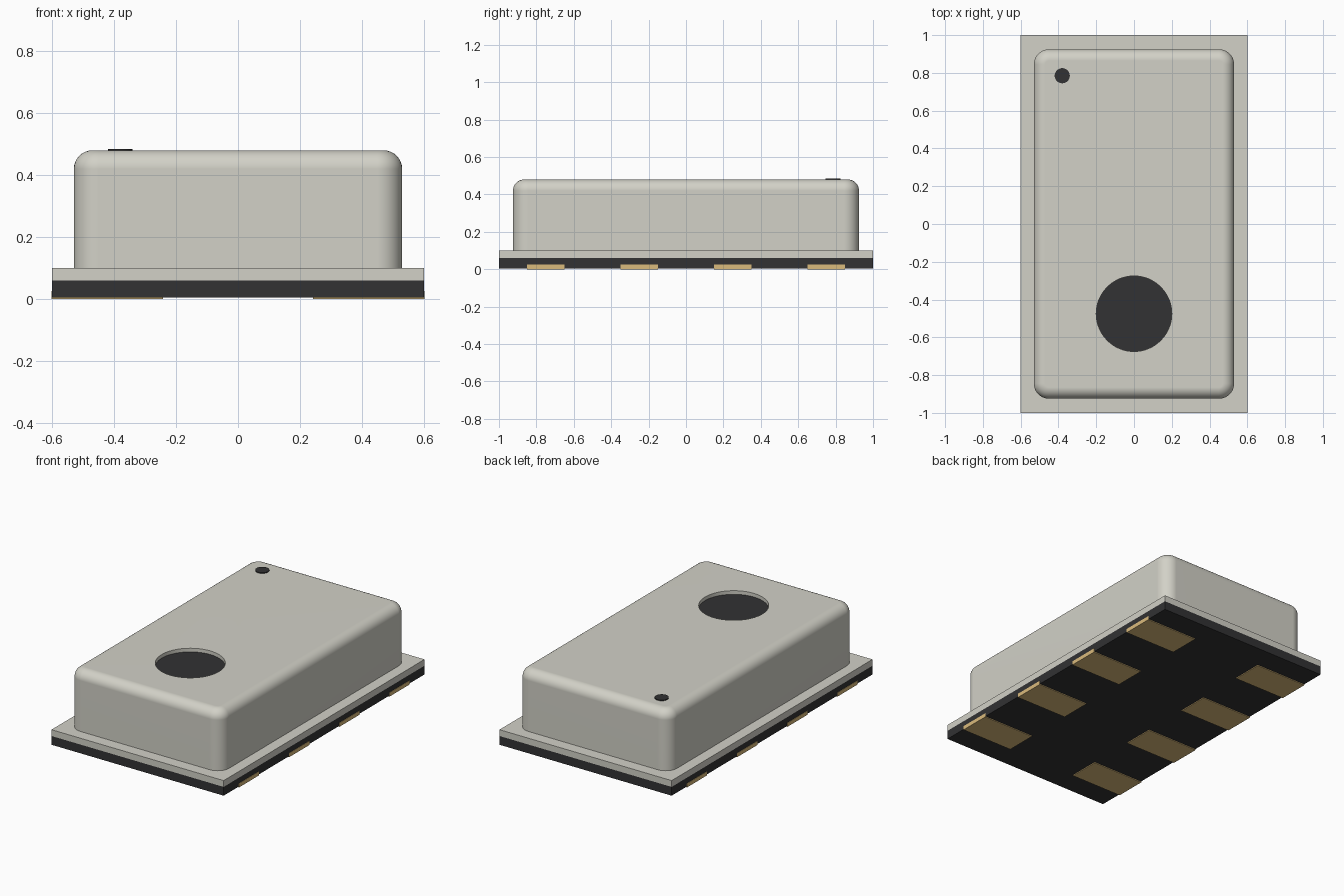
import bpy
import bmesh
from mathutils import Matrix, Vector

cube = bpy.data.objects.get("Cube")
if cube:
    bpy.data.objects.remove(cube, do_unlink=True)


def material(name, rgb):
    mat = bpy.data.materials.new(name)
    mat.use_nodes = True
    mat.diffuse_color = (*rgb, 1)
    mat.node_tree.nodes["Principled BSDF"].inputs["Base Color"].default_value = (*rgb, 1)
    return mat


METAL = material("warm grey metal", (0.645, 0.638, 0.572))
BLACK = material("dark grey", (0.032, 0.032, 0.033))
GOLD = material("gold", (0.70, 0.495, 0.20))


def add_object(name, bm, mat):
    bmesh.ops.recalc_face_normals(bm, faces=bm.faces)
    mesh = bpy.data.meshes.new(name)
    bm.to_mesh(mesh)
    bm.free()
    mesh.materials.append(mat)
    obj = bpy.data.objects.new(name, mesh)
    bpy.context.collection.objects.link(obj)
    return obj


def box_mesh(low, high):
    low, high = Vector(low), Vector(high)
    bm = bmesh.new()
    place = Matrix.Translation((low + high) / 2) @ Matrix.Diagonal((*(high - low), 1))
    bmesh.ops.create_cube(bm, size=1, matrix=place)
    return bm


def box(name, low, high, mat):
    return add_object(name, box_mesh(low, high), mat)


def disc(name, x, y, bottom, top, radius, mat):
    bm = bmesh.new()
    bmesh.ops.create_cone(bm, cap_ends=True, segments=64, radius1=radius, radius2=radius,
                          depth=top - bottom,
                          matrix=Matrix.Translation((x, y, (bottom + top) / 2)))
    return add_object(name, bm, mat)


def smooth(obj):
    bpy.ops.object.select_all(action="DESELECT")
    obj.select_set(True)
    bpy.context.view_layer.objects.active = obj
    bpy.ops.object.shade_smooth_by_angle(angle=0.6)


# Circuit board and the metal flange on it
box("board", (-0.6, -1, 0.005), (0.6, 1, 0.06), BLACK)
box("flange", (-0.6, -1, 0.06), (0.6, 1, 0.1), METAL)

# Lid: rounded upright corners, then a rounded top rim
LID_TOP = 0.48
bm = box_mesh((-0.53, -0.925, 0.095), (0.53, 0.925, LID_TOP))
upright = [e for e in bm.edges if abs(e.verts[0].co.z - e.verts[1].co.z) > 0.1]
bmesh.ops.bevel(bm, geom=upright, offset=0.08, segments=10, profile=0.5, affect="EDGES")
rim = [e for e in bm.edges if all(v.co.z > LID_TOP - 0.001 for v in e.verts)]
bmesh.ops.bevel(bm, geom=rim, offset=0.06, segments=8, profile=0.5, affect="EDGES")
lid = add_object("lid", bm, METAL)

# Round port sunk into the lid, with a dark floor
cutter = disc("port_cutter", 0, -0.475, 0.452, 0.6, 0.2, METAL)
cutter.hide_render = True
cut = lid.modifiers.new("port", "BOOLEAN")
cut.operation = "DIFFERENCE"
cut.solver = "EXACT"
cut.object = cutter
bpy.context.view_layer.objects.active = lid
bpy.ops.object.modifier_apply(modifier=cut.name)
bpy.data.objects.remove(cutter, do_unlink=True)
smooth(lid)
lid.modifiers.new("flat_faces", "WEIGHTED_NORMAL").keep_sharp = True
disc("port_floor", 0, -0.475, 0.448, 0.457, 0.2, BLACK)

# Orientation dot
smooth(disc("marker_dot", -0.38, 0.785, 0.477, 0.485, 0.04, BLACK))

# Four contact pads along each long side
for side, label in ((-1, "right"), (1, "left")):
    for i in range(4):
        y = -0.75 + i * 0.5
        inner, outer = side * 0.242, side * 0.602
        box(f"pad_{label}_{i + 1}", (min(inner, outer), y - 0.1, 0),
            (max(inner, outer), y + 0.1, 0.025), GOLD)
